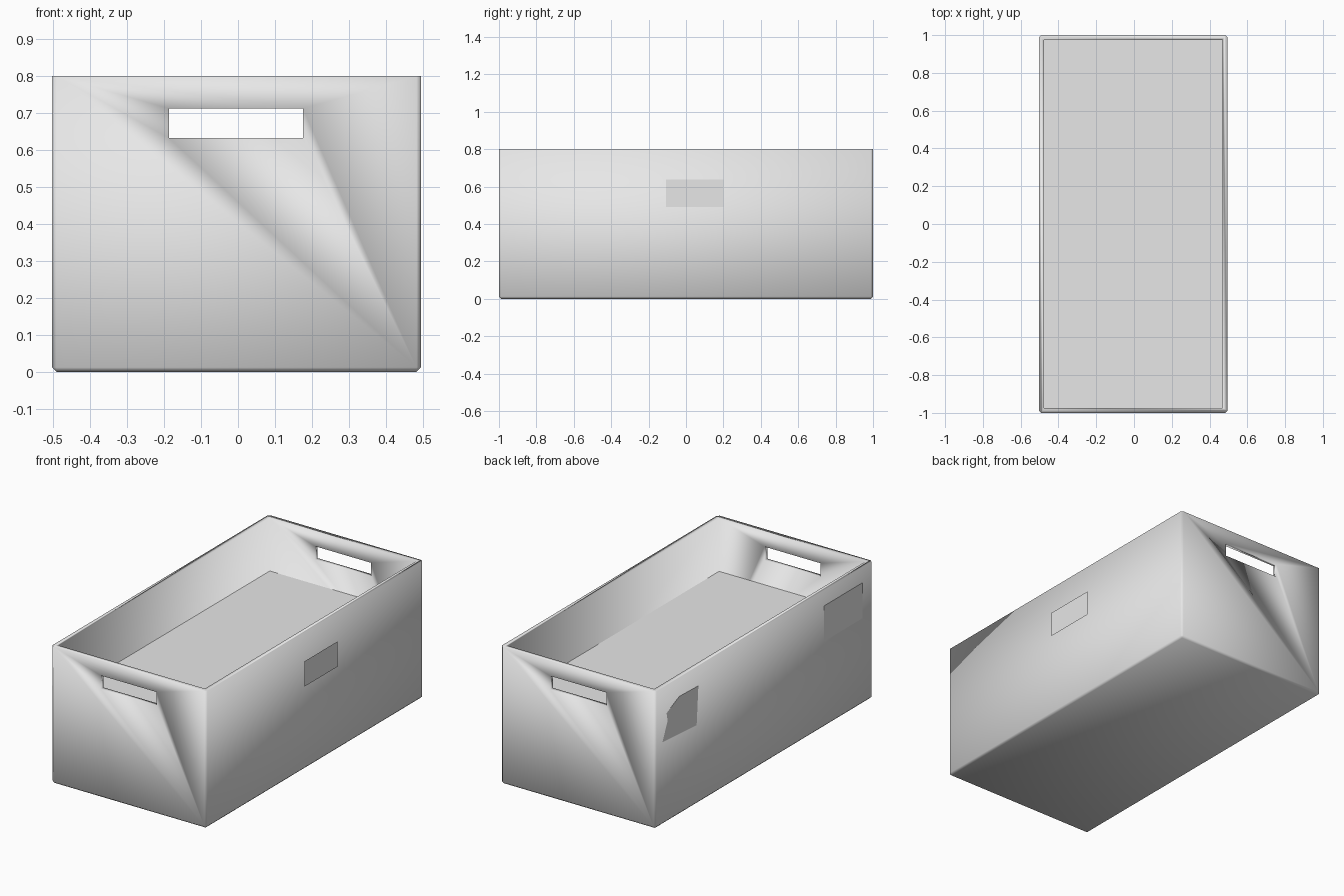
import bpy
import bmesh

if "Cube" in bpy.data.objects:
    bpy.data.objects.remove(bpy.data.objects["Cube"], do_unlink=True)

# One plain grey for every part
grey = bpy.data.materials.new("plain_grey")
grey.use_nodes = True
colour = (0.8, 0.8, 0.8, 1)
grey.diffuse_color = colour
grey.node_tree.nodes["Principled BSDF"].inputs["Base Color"].default_value = colour

LEFT, RIGHT = 0.495, -0.503   # outer faces of the long walls
HEIGHT = 0.8


def finish(name, bm):
    mesh = bpy.data.meshes.new(name)
    bm.to_mesh(mesh)
    bm.free()
    mesh.materials.append(grey)
    obj = bpy.data.objects.new(name, mesh)
    bpy.context.collection.objects.link(obj)
    return obj


def block(name, low, high, chamfer=0):
    """Box between two corners; chamfer cuts every edge except the top rim."""
    bm = bmesh.new()
    bmesh.ops.create_cube(bm, size=1)
    for v in bm.verts:
        v.co = [b if c > 0 else a for c, a, b in zip(v.co, low, high)]
    if chamfer:
        edges = [e for e in bm.edges if min(v.co.z for v in e.verts) < high[2]]
        bmesh.ops.bevel(bm, geom=edges, offset=chamfer, segments=1,
                        affect='EDGES', clamp_overlap=True)
    return finish(name, bm)


def panel(name, points):
    """Single flat face, wound in the order given."""
    bm = bmesh.new()
    bm.faces.new([bm.verts.new(p) for p in points])
    return finish(name, bm)


def cut(obj, cutter):
    mod = obj.modifiers.new("cut", 'BOOLEAN')
    mod.operation = 'DIFFERENCE'
    mod.solver = 'EXACT'
    mod.object = cutter
    cutter.hide_render = True
    bpy.context.view_layer.objects.active = obj
    bpy.ops.object.modifier_apply(modifier=mod.name)
    bpy.data.objects.remove(cutter, do_unlink=True)


# Open crate with chamfered corners and a hand slot through each end
crate = block("crate", (RIGHT, -1, 0), (LEFT, 1, HEIGHT), 0.012)
cut(crate, block("cavity_cutter", (RIGHT + 0.027, -0.973, 0.03), (LEFT - 0.027, 0.973, 1)))
cut(crate, block("handle_cutter", (-0.186, -1.5, 0.632), (0.176, 1.5, 0.712)))
for face in crate.data.polygons:
    face.use_smooth = True

# Flat surface filling the crate to over half its height
x0, x1, y1, level = RIGHT + 0.02, LEFT - 0.02, 0.98, 0.49
panel("inner_floor", [(x0, -y1, level), (x1, -y1, level), (x1, y1, level), (x0, y1, level)])


def side_patch(name, x, outline):
    """Patch on a long wall from (y, z) points given clockwise seen from -x."""
    points = [(x, y, z) for y, z in outline]
    panel(name, points if x > 0 else points[::-1])


def rectangle(ya, yb, za, zb):
    return [(ya, za), (yb, za), (yb, zb), (ya, zb)]


# Labels on the long walls
side_patch("front_right_label", RIGHT - 0.002, rectangle(-0.905, -0.55, 0.503, 0.71))
side_patch("left_label", LEFT + 0.008, rectangle(-0.107, 0.2, 0.49, 0.637))
side_patch("torn_label", RIGHT - 0.002,
           [(0.623, 0.463), (0.938, 0.484), (0.89, 0.591),
            (0.90, 0.639), (0.783, 0.692), (0.607, 0.687)])
